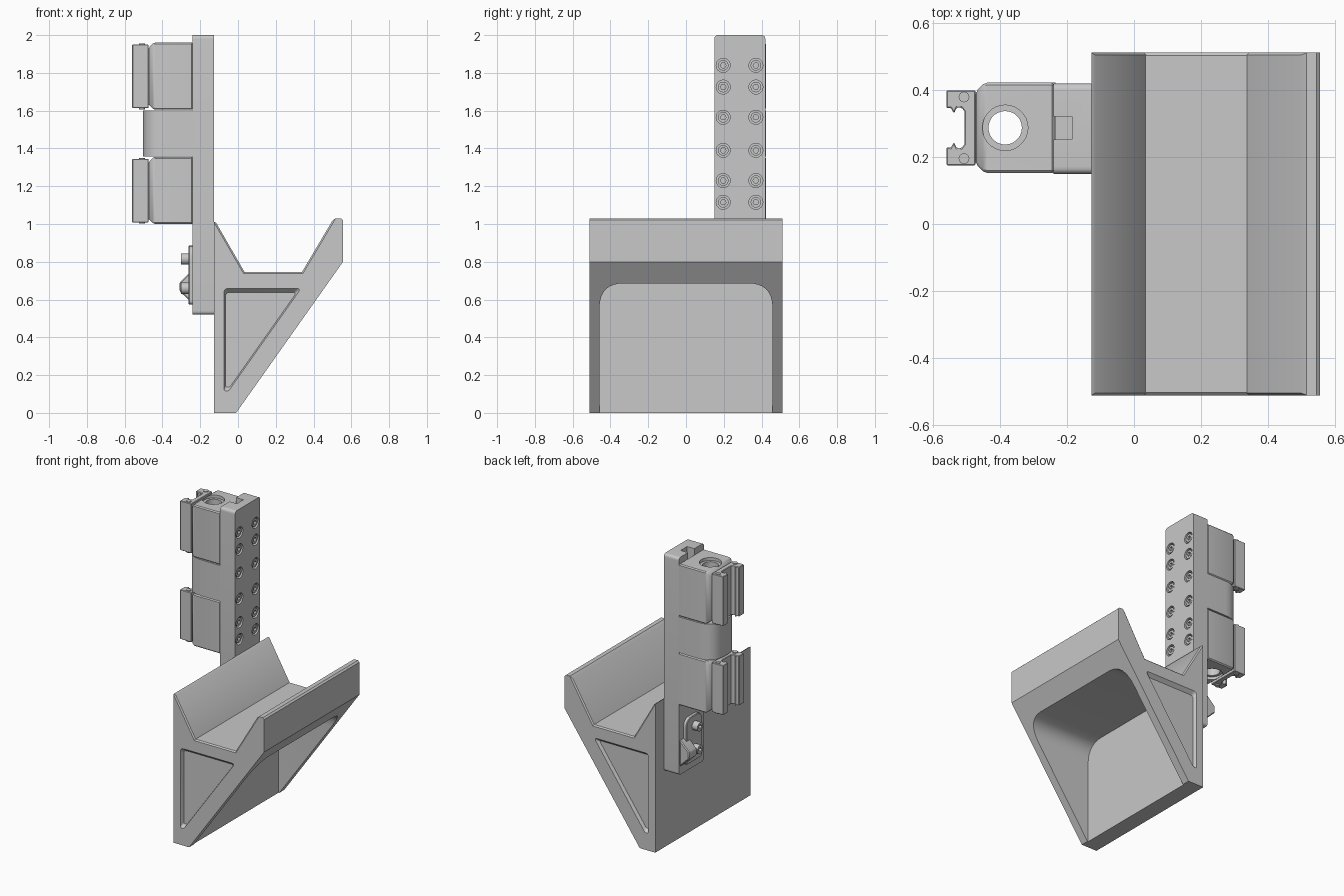
import bpy, bmesh, math
from mathutils import Vector

cube = bpy.data.objects.get("Cube")
if cube:
    bpy.data.objects.remove(cube, do_unlink=True)

grey = bpy.data.materials.new("plain grey")
grey.use_nodes = True
colour = (0.58, 0.58, 0.58, 1)
grey.diffuse_color = colour
grey.node_tree.nodes["Principled BSDF"].inputs["Base Color"].default_value = colour

MID = 0.2875  # y of the mast centre line


def activate(ob):
    bpy.ops.object.select_all(action='DESELECT')
    ob.select_set(True)
    bpy.context.view_layer.objects.active = ob


def prism(name, pts, axis, lo, hi, end_scale=1.0):
    """Extrude a 2D outline along an axis, optionally tapering the far end."""
    place = {'x': lambda a, b, t: (t, a, b),
             'y': lambda a, b, t: (a, t, b),
             'z': lambda a, b, t: (a, b, t)}[axis]
    pts = [Vector(p) for p in pts]
    c = sum(pts, Vector((0, 0))) / len(pts)
    bm = bmesh.new()
    ends = []
    for t, s in ((lo, 1.0), (hi, end_scale)):
        ends.append([bm.verts.new(place(*(c + (p - c) * s), t)) for p in pts])
    n = len(pts)
    for ring in ends:
        bm.faces.new(ring)
    for i in range(n):
        j = (i + 1) % n
        bm.faces.new((ends[0][i], ends[0][j], ends[1][j], ends[1][i]))
    bmesh.ops.recalc_face_normals(bm, faces=bm.faces)
    me = bpy.data.meshes.new(name)
    bm.to_mesh(me)
    bm.free()
    me.materials.append(grey)
    ob = bpy.data.objects.new(name, me)
    bpy.context.collection.objects.link(ob)
    return ob


def rect(a0, a1, b0, b1):
    return [(a0, b0), (a1, b0), (a1, b1), (a0, b1)]


def circle(a, b, r, n=28):
    return [(a + r * math.cos(math.tau * i / n), b + r * math.sin(math.tau * i / n))
            for i in range(n)]


def rounded(pts, radii, steps=6):
    """Round the corners of an outline with short curves."""
    out = []
    for i, p in enumerate(pts):
        p, a, b = Vector(p), Vector(pts[i - 1]), Vector(pts[(i + 1) % len(pts)])
        r = radii[i]
        if not r:
            out.append(p)
            continue
        s, e = p + (a - p).normalized() * r, p + (b - p).normalized() * r
        for k in range(steps + 1):
            t = k / steps
            out.append(s * (1 - t) ** 2 + p * (2 * t * (1 - t)) + e * t ** 2)
    return out


def mirrored(half):
    """Outline across the centre line from (x, offset) points."""
    return [(x, MID + d) for x, d in half] + [(x, MID - d) for x, d in reversed(half)]


def bevel(ob, width, test=lambda a, b: True):
    """Chamfer the sharp edges whose end points pass the test."""
    bm = bmesh.new()
    bm.from_mesh(ob.data)
    edges = [e for e in bm.edges if e.calc_face_angle(0) > math.radians(40)
             and test(e.verts[0].co, e.verts[1].co)]
    bmesh.ops.bevel(bm, geom=edges, offset=width, segments=1,
                    profile=0.5, affect='EDGES', clamp_overlap=True)
    bm.to_mesh(ob.data)
    bm.free()
    return ob


def cut(ob, cutter):
    activate(ob)
    m = ob.modifiers.new("cut", 'BOOLEAN')
    m.operation, m.solver, m.object = 'DIFFERENCE', 'EXACT', cutter
    bpy.ops.object.modifier_apply(modifier=m.name)
    bpy.data.objects.remove(cutter, do_unlink=True)


# Cradle: V-shaped trough on a triangular bracket
cradle = prism("cradle", [
    (-0.127, 0), (-0.01, 0), (0.556, 0.8), (0.556, 1.02), (0.545, 1.03), (0.515, 1.03),
    (0.498, 1.015), (0.338, 0.745), (0.035, 0.745), (-0.115, 1.005), (-0.127, 1.012)],
    'y', -0.512, 0.512)
# Hollow behind the sloping face
cut(cradle, prism("hollow", rounded(rect(-0.458, 0.458, -0.1, 0.686), [0, 0, 0.13, 0.13], 8),
                  'x', -0.015, 0.8))
# Triangular side pockets and chamfered trough ends
pocket = rounded([(-0.075, 0.66), (0.335, 0.66), (-0.05, 0.115), (-0.075, 0.115)],
                 [0.025, 0.025, 0.012, 0.012])
rim = [(0.029, 0.736), (0.344, 0.736), (0.56, 1.1), (-0.181, 1.1)]
for side in (-1, 1):
    cut(cradle, prism("pocket", pocket, 'y', side * 0.513, side * 0.488, 0.92))
    cut(cradle, prism("rim", rim, 'y', side * 0.513, side * 0.5, 0.93))

# Mast plate with key slot and screw holes
mast = prism("mast", rounded(rect(0.15, 0.42, 0.52, 2.0), [0.022] * 4), 'x', -0.24, -0.127)
cut(mast, prism("slot", rect(-0.26, -0.185, 0.252, 0.322), 'z', 0.96, 2.1))
for z in (1.84, 1.725, 1.565, 1.39, 1.23, 1.115):
    for y in (0.197, 0.37):
        cut(mast, prism("bore", circle(y, z, 0.037, 24), 'x', -0.15, -0.1))
        screw = prism("mast_screw", circle(y, z, 0.028, 20), 'x', -0.155, -0.132)
        cut(screw, prism("socket", circle(y, z, 0.015, 6), 'x', -0.145, -0.12))


def bore(ob, lo, hi, r=0.05):
    cut(ob, prism("bore", circle(-0.385, MID, r), 'z', lo, hi))


# Upper and lower clamp blocks, each with a jaw rail and two pins
block = mirrored([(-0.238, 0.135), (-0.472, 0.135)])
jaw = mirrored([(-0.474, 0.112), (-0.56, 0.112), (-0.56, 0.058), (-0.548, 0.06),
                (-0.538, 0.043), (-0.53, 0.06), (-0.515, 0.06), (-0.506, 0.048)])
for tag, base in (("lower", 1.0), ("upper", 1.605)):
    clamp = prism(tag + "_clamp", block, 'z', base, base + 0.355)
    bevel(clamp, 0.026, lambda a, b: max(a.x, b.x) < -0.47)
    bevel(clamp, 0.007)
    bore(clamp, base - 0.1, base + 0.5)
    bore(clamp, base + 0.335, base + 0.5, 0.068)
    bore(clamp, base - 0.1, base + 0.02, 0.068)
    bevel(prism(tag + "_jaw", jaw, 'z', base + 0.008, base + 0.345), 0.003)
    prism(tag + "_jaw_web", rect(-0.48, -0.465, MID - 0.1, MID + 0.1),
          'z', base + 0.025, base + 0.325)
    for d in (-0.092, 0.092):
        prism(tag + "_jaw_pin", circle(-0.508, MID + d, 0.016, 16),
              'z', base + 0.002, base + 0.35)

# Rounded block between the clamps
core = prism("middle_block", rounded(
    rect(-0.503, -0.235, MID - 0.135, MID + 0.135), [0.12, 0, 0, 0.12], 8), 'z', 1.358, 1.602)
bore(core, 1.2, 1.8)

# Lock plate with two bolts and a wedge
bevel(prism("lock_plate", rounded(rect(0.2, 0.37, 0.575, 0.885), [0.02, 0.02, 0.06, 0.06]),
            'x', -0.262, -0.235), 0.004, lambda a, b: max(a.x, b.x) < -0.25)
for z in (0.815, 0.66):
    bolt = prism("lock_bolt", circle(0.28, z, 0.03), 'x', -0.303, -0.25)
    cut(bolt, prism("socket", circle(0.28, z, 0.015, 6), 'x', -0.32, -0.285))
wedge = prism("lock_wedge", [(-0.238, 0.76), (-0.31, 0.69), (-0.31, 0.645), (-0.238, 0.575)],
              'y', 0.325, 0.41)
bevel(wedge, 0.006)

# Smooth the curved faces, keeping edges sharp
for ob in bpy.context.scene.objects:
    if ob.type == 'MESH':
        activate(ob)
        bpy.ops.object.shade_smooth_by_angle(angle=math.radians(30))
